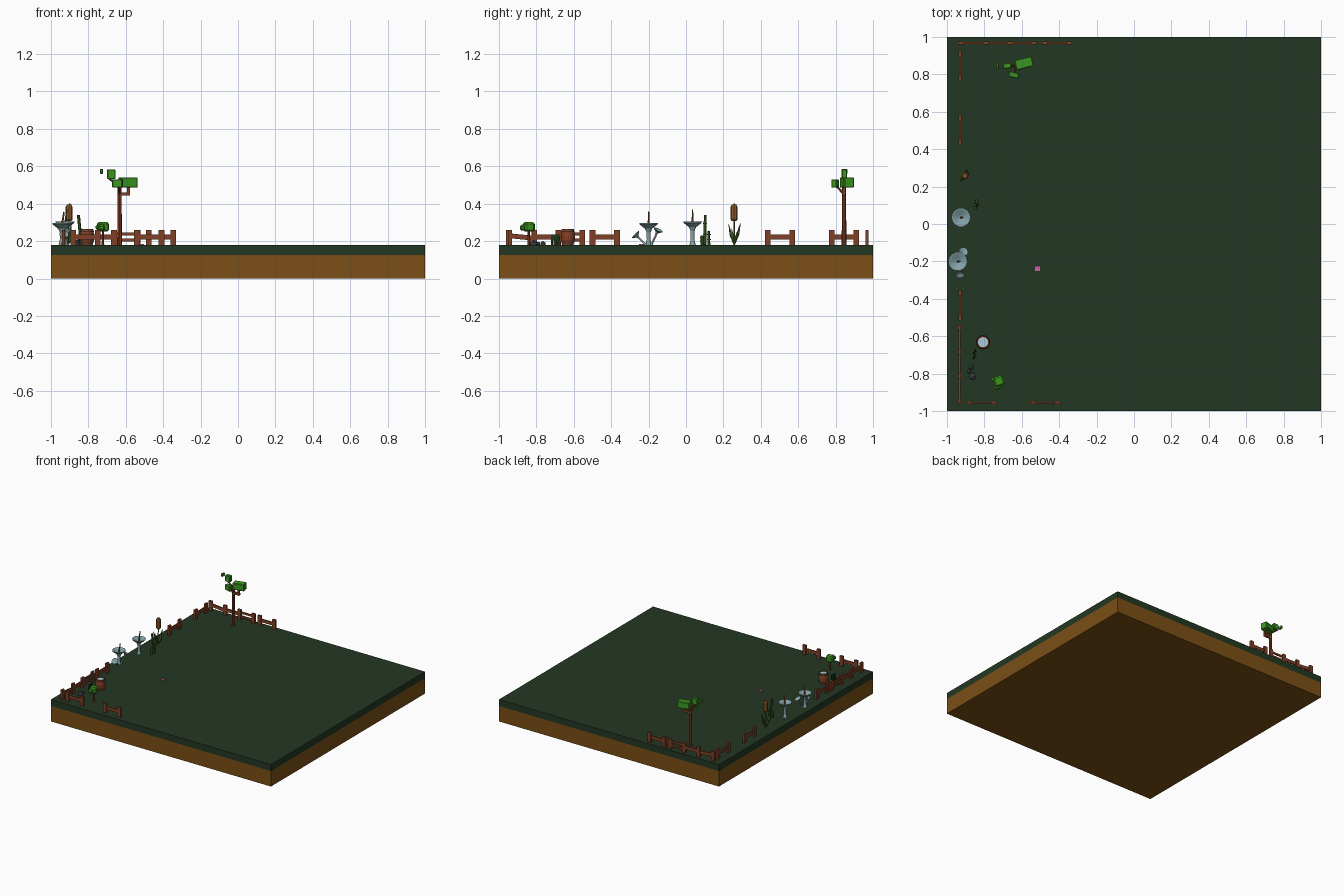
import bpy, math
from mathutils import Vector

if "Cube" in bpy.data.objects:
    bpy.data.objects.remove(bpy.data.objects["Cube"])

G = 0.18  # lawn level

def mat(name, r, g, b):
    m = bpy.data.materials.new(name)
    m.diffuse_color = [(c / 255) ** 2.2 for c in (r, g, b)] + [1]
    m.use_nodes = True
    m.node_tree.nodes["Principled BSDF"].inputs["Base Color"].default_value = m.diffuse_color
    return m

SOIL = mat("soil", 122, 80, 28)
LAWN = mat("lawn", 40, 58, 40)
WOOD = mat("wood", 128, 66, 42)
LEAF = mat("leaf", 62, 148, 38)
REED = mat("reed", 62, 88, 40)
HEAD = mat("reed_head", 140, 92, 45)
PALE = mat("pale_blue", 130, 160, 166)
WATER = mat("water", 170, 200, 220)
IRON = mat("iron", 70, 52, 45)
STONE = mat("stone", 80, 85, 85)
MOSS = mat("dark_grass", 35, 62, 35)
PINK = mat("pink", 205, 95, 160)

def finish(name, m):
    o = bpy.context.object
    o.name = name
    o.data.materials.append(m)
    return o

def box(name, c, s, m, rot=(0, 0, 0), bevel=0):
    bpy.ops.mesh.primitive_cube_add(size=1, location=c, rotation=rot)
    o = finish(name, m)
    o.scale = s
    if bevel:
        bpy.ops.object.transform_apply(location=False, rotation=False, scale=True)
        b = o.modifiers.new("bevel", "BEVEL")
        b.width, b.segments = bevel, 1
    return o

def rod(name, a, b, r1, r2, m, n=6):
    a, b = Vector(a), Vector(b)
    d = b - a
    bpy.ops.mesh.primitive_cone_add(vertices=n, radius1=r1, radius2=r2, depth=d.length,
                                    location=(a + b) / 2)
    o = finish(name, m)
    o.rotation_euler = d.to_track_quat("Z", "Y").to_euler()
    return o

def lathe(name, profile, loc, m, n=16, tilt=(0, 0, 0)):
    vs = [(r * math.cos(2 * math.pi * i / n), r * math.sin(2 * math.pi * i / n), z)
          for r, z in profile for i in range(n)]
    fs = [(k * n + i, k * n + (i + 1) % n, (k + 1) * n + (i + 1) % n, (k + 1) * n + i)
          for k in range(len(profile) - 1) for i in range(n)]
    fs += [tuple(reversed(range(n))), tuple(range(len(vs) - n, len(vs)))]
    me = bpy.data.meshes.new(name)
    me.from_pydata(vs, [], fs)
    o = bpy.data.objects.new(name, me)
    bpy.context.collection.objects.link(o)
    o.location, o.rotation_euler = loc, tilt
    me.materials.append(m)
    return o

# Ground slab
box("soil", (0, 0, 0.0635), (2, 2, 0.127), SOIL)
box("grass_layer", (0, 0, 0.1535), (2, 2, 0.053), LAWN)

# Fences: u runs along the fence, v is the fixed coordinate
def fence(axis, v, posts, spans):
    def put(name, u, z, lu, lz, t, slope=0):
        if axis == "x":
            box(name, (u, v, z), (lu, t, lz), WOOD, (0, -slope, 0))
        else:
            box(name, (v, u, z), (t, lu, lz), WOOD, (slope, 0, 0))
    for u in posts:
        put("fence_post", u, G + 0.04, 0.03, 0.08, 0.016)
    for a, b, kind in spans:
        mid, length = (a + b) / 2, b - a
        if kind == "double":
            for z in (0.205, 0.237):
                put("fence_rail", mid, z, length, 0.016, 0.009)
        else:
            put("fence_rail", mid, 0.222, length, 0.026, 0.009,
                -0.1 if kind == "slant" else 0)

def long_fence(axis, v, s):
    p = [s, s + 0.133, s + 0.262, s + 0.39]
    fence(axis, v, p, [(p[0], p[1], "slant"), (p[1], p[2], "one"), (p[2], p[3], "double")])

def short_fence(axis, v, s):
    fence(axis, v, [s, s + 0.131], [(s, s + 0.131, "one")])

long_fence("x", 0.968, -0.925)
short_fence("x", 0.968, -0.478)
long_fence("y", -0.933, -0.945)
for s in (-0.5, 0.437, 0.78):
    short_fence("y", -0.93, s)
for s in (-0.88, -0.54):
    short_fence("x", -0.955, s)

# Tree with blocky foliage
tx, ty = -0.633, 0.845
rod("tree_trunk", (tx, ty, G), (tx, ty, 0.5), 0.013, 0.010, WOOD, 8)
box("tree_branch", (tx + 0.025, ty, 0.452), (0.062, 0.017, 0.018), WOOD)
box("tree_branch_up", (-0.585, ty, 0.475), (0.015, 0.017, 0.06), WOOD)
rod("tree_twig", (tx, ty, 0.49), (-0.69, ty, 0.535), 0.008, 0.005, WOOD)
rod("tree_side_twig", (tx, ty, 0.45), (-0.64, 0.80, 0.50), 0.007, 0.005, WOOD)
for c, s, r in (((-0.588, 0.86, 0.513), (0.095, 0.055, 0.055), 0.25),
                ((-0.643, 0.797, 0.508), (0.055, 0.03, 0.045), -0.25),
                ((-0.678, 0.846, 0.558), (0.045, 0.03, 0.052), 0.05),
                ((-0.730, 0.847, 0.573), (0.016, 0.032, 0.026), -0.1)):
    box("tree_foliage", c, s, LEAF, (0, 0, r), 0.004)

# Bush
rod("bush_stem", (-0.722, -0.84, G), (-0.722, -0.84, 0.26), 0.008, 0.006, WOOD)
for c, s, r in (((-0.722, -0.84, 0.276), (0.055, 0.055, 0.05), 0.3),
                ((-0.73, -0.872, 0.272), (0.035, 0.03, 0.032), 0.1),
                ((-0.75, -0.83, 0.275), (0.022, 0.03, 0.03), 0)):
    box("bush_foliage", c, s, LEAF, (0, 0, r), 0.009)

# Water barrel
bc = (-0.807, -0.632, G)
lathe("barrel", [(0.030, 0), (0.037, 0.025), (0.038, 0.045), (0.033, 0.084), (0.028, 0.084),
                 (0.028, 0.076)], bc, WOOD)
lathe("barrel_water", [(0.027, 0.07), (0.027, 0.079)], bc, WATER)
for z, r in ((0.012, 0.034), (0.068, 0.037)):
    lathe("barrel_hoop", [(r, z), (r, z + 0.006)], bc, IRON)

# Rocks and grass clump
for x, y, r in ((-0.87, -0.765, 0.015), (-0.863, -0.815, 0.021), (-0.882, -0.79, 0.012)):
    bpy.ops.mesh.primitive_ico_sphere_add(subdivisions=1, radius=r, location=(x, y, G + 0.006))
    finish("rock", STONE)
for i in range(4):
    x, y = -0.855 + 0.008 * (i % 2), -0.715 + 0.012 * i
    box("grass_blade", (x, y, G + 0.028), (0.004, 0.011, 0.056), MOSS, (0.06 * (i - 1), 0.1, 0))

# Funnel mushrooms: flared caps on slender stems
def funnel(loc, k, h, tilt=(0, 0, 0)):
    lathe("funnel_mushroom", [(0.017 * k, 0), (0.010 * k, 0.03 * k), (0.011 * k, h - 0.05 * k),
          (0.020 * k, h - 0.03 * k), (0.049 * k, h - 0.008 * k), (0.051 * k, h),
          (0.044 * k, h - 0.001), (0.010 * k, h - 0.018 * k)], loc, PALE, 14, tilt)

funnel((-0.925, 0.035, G), 1, 0.125)
funnel((-0.942, -0.2, G), 1, 0.117)
funnel((-0.935, -0.185, G), 0.5, 0.092, (-0.42, 0.28, 0))
funnel((-0.938, -0.215, G), 0.5, 0.08, (0.78, 0.14, 0))
rod("mushroom_stalk_tip", (-0.925, 0.035, 0.28), (-0.915, 0.035, 0.368), 0.006, 0.004, HEAD)
rod("mushroom_stalk_tip", (-0.942, -0.2, 0.28), (-0.93, -0.2, 0.357), 0.006, 0.004, HEAD)

# Cattail
cb = (-0.91, 0.258, G)
rod("cattail_stem", cb, (-0.9, 0.258, 0.40), 0.004, 0.004, REED)
lathe("cattail_head", [(0.012, 0), (0.019, 0.01), (0.019, 0.075), (0.012, 0.088)],
      (-0.903, 0.257, 0.307), HEAD, 8)
for dx, dy, h in ((-0.02, -0.03, 0.11), (0.02, 0.034, 0.12), (0.03, 0.015, 0.07),
                  (-0.01, -0.015, 0.09)):
    mid = (cb[0] + dx * 0.6, cb[1] + dy * 0.6, G + h * 0.5)
    rod("cattail_leaf", cb, mid, 0.004, 0.009, REED, 4)
    rod("cattail_leaf_tip", mid, (cb[0] + dx, cb[1] + dy, G + h), 0.009, 0.001, REED, 4)

# Bamboo shoots with joint rings
for x, y, h, dx in ((-0.838, 0.102, 0.16, -0.015), (-0.845, 0.122, 0.075, 0.004),
                    (-0.848, 0.086, 0.05, 0.0)):
    rod("bamboo_shoot", (x, y, G), (x + dx, y, G + h), 0.009, 0.008, REED)
    for t in (0.35, 0.7):
        rod("bamboo_joint", (x + dx * t, y, G + h * t),
            (x + dx * t, y, G + h * t + 0.006), 0.011, 0.011, REED)

# Small pink petal on the lawn
box("petal", (-0.516, -0.24, G + 0.002), (0.025, 0.023, 0.006), PINK)
